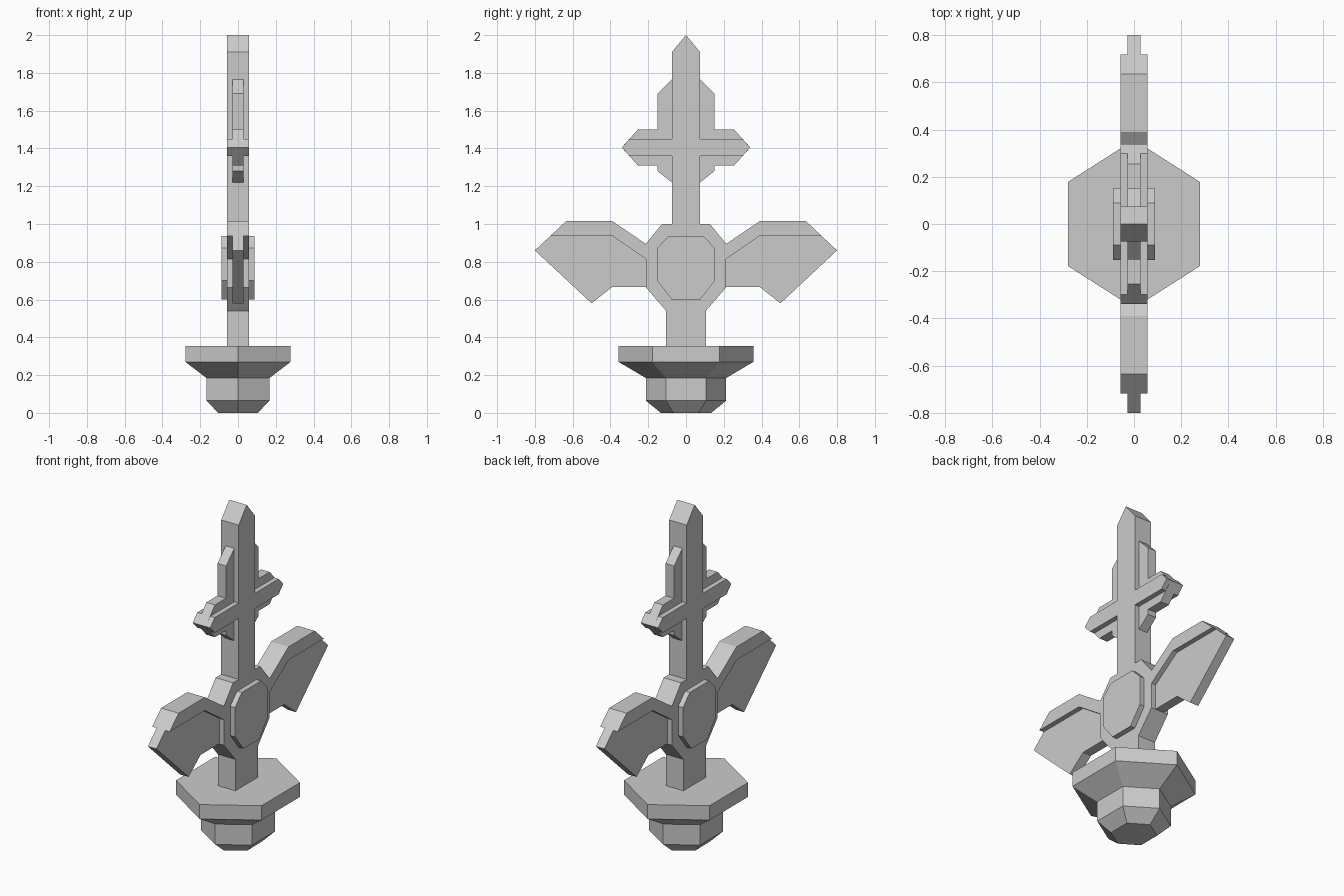
import bpy, bmesh

if "Cube" in bpy.data.objects:
    bpy.data.objects.remove(bpy.data.objects["Cube"])

# One flat grey for the whole model
grey = bpy.data.materials.new("stone grey")
grey.diffuse_color = (0.6, 0.6, 0.6, 1)
grey.use_nodes = True
grey.node_tree.nodes["Principled BSDF"].inputs["Base Color"].default_value = grey.diffuse_color


def finish(name, bm):
    bmesh.ops.recalc_face_normals(bm, faces=bm.faces)
    mesh = bpy.data.meshes.new(name)
    bm.to_mesh(mesh)
    bm.free()
    mesh.materials.append(grey)
    obj = bpy.data.objects.new(name, mesh)
    bpy.context.collection.objects.link(obj)
    return obj


def slab(name, outline, half):
    """Extrude a (y, z) outline along x, from -half to +half."""
    bm = bmesh.new()
    face = bm.faces.new([bm.verts.new((-half, y, z)) for y, z in outline])
    ext = bmesh.ops.extrude_face_region(bm, geom=[face])["geom"]
    moved = [v for v in ext if isinstance(v, bmesh.types.BMVert)]
    bmesh.ops.translate(bm, verts=moved, vec=(2 * half, 0, 0))
    return finish(name, bm)


def mirrored(half_outline):
    """Close a right-hand outline with its reflection in y."""
    return half_outline + [(-y, z) for y, z in reversed(half_outline) if y > 0]


THICK, THIN, DISC = 0.057, 0.028, 0.088

# Stem, hub, wing rims, crossguard and blade in one thick outline
slab("blade_and_wing_rims", mirrored([
    (0.105, 0.35), (0.105, 0.54), (0.213, 0.665), (0.213, 0.815),
    (0.39, 0.937), (0.718, 0.937), (0.635, 1.015), (0.39, 1.015),
    (0.213, 0.895), (0.127, 1.0), (0.075, 1.0), (0.075, 1.36),
    (0.298, 1.36), (0.34, 1.405), (0.298, 1.45), (0.075, 1.45),
    (0.075, 1.91), (0, 2.0)]), THICK)

# Raised eight-sided plate on both faces of the hub
slab("hub_plate", mirrored([
    (0.075, 0.6), (0.153, 0.7), (0.153, 0.873), (0.09, 0.937)]), DISC)

# Thin wing panels and thin flanges around the crossguard
panel = [(0.213, 0.667), (0.213, 0.815), (0.39, 0.937), (0.718, 0.937),
         (0.8, 0.86), (0.5, 0.58), (0.39, 0.667)]
flange = [(0.075, 1.22), (0.15, 1.28), (0.15, 1.31), (0.255, 1.31),
          (0.34, 1.405), (0.255, 1.5), (0.15, 1.5), (0.15, 1.69),
          (0.075, 1.765)]
for side, s in (("left", -1), ("right", 1)):
    slab(f"wing_panel_{side}", [(s * y, z) for y, z in panel], THIN)
    slab(f"guard_flange_{side}", [(s * y, z) for y, z in flange], THIN)

# Six-sided stepped pedestal: (z, half width in x, half depth in y)
bm = bmesh.new()
rings = []
for z, hx, hy in ((0, 0.105, 0.133), (0.065, 0.167, 0.213),
                  (0.185, 0.167, 0.213), (0.27, 0.279, 0.357),
                  (0.355, 0.279, 0.357)):
    rings.append([bm.verts.new((hx * a, hy * b, z)) for a, b in (
        (0, -1), (1, -0.5), (1, 0.5), (0, 1), (-1, 0.5), (-1, -0.5))])
for low, high in zip(rings, rings[1:]):
    for i in range(6):
        j = (i + 1) % 6
        bm.faces.new((low[i], low[j], high[j], high[i]))
bm.faces.new(rings[0])
bm.faces.new(rings[-1])
finish("pedestal", bm)
